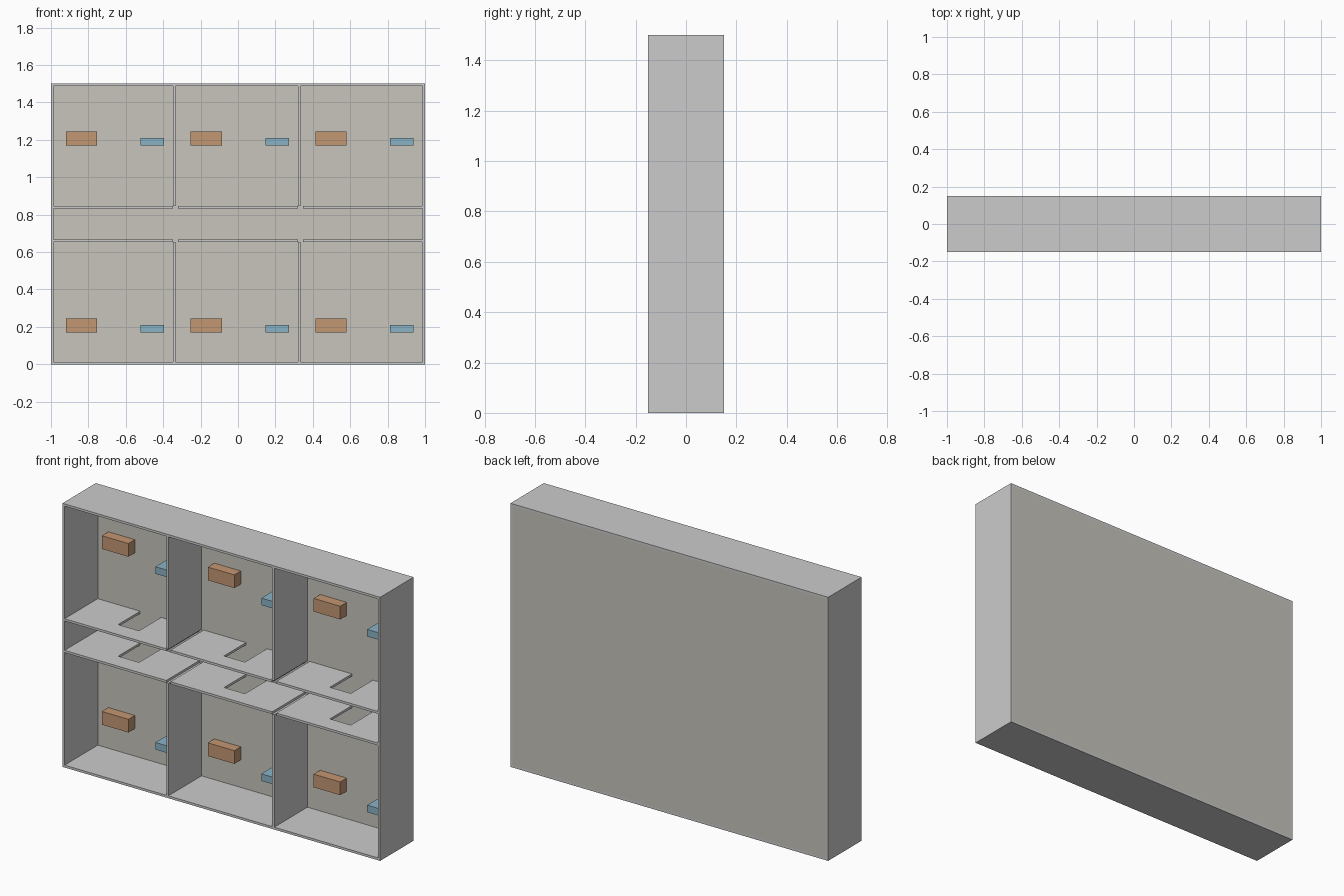
import bpy, bmesh

if "Cube" in bpy.data.objects:
    bpy.data.objects.remove(bpy.data.objects["Cube"])

T = 0.0133           # wall thickness
FRONT, BACK = -0.15, 0.15
FLOOR = 0.1485       # inner face of the backing panel
ROOM = 2 / 3


def material(name, rgb):
    m = bpy.data.materials.new(name)
    m.diffuse_color = (*rgb, 1)
    m.use_nodes = True
    m.node_tree.nodes["Principled BSDF"].inputs["Base Color"].default_value = m.diffuse_color
    return m


def link(name, bm, mat=None):
    me = bpy.data.meshes.new(name)
    bmesh.ops.recalc_face_normals(bm, faces=bm.faces)
    bm.to_mesh(me)
    bm.free()
    ob = bpy.data.objects.new(name, me)
    bpy.context.collection.objects.link(ob)
    if mat:
        me.materials.append(mat)


def box(name, x, y, z, mat=None):
    bm = bmesh.new()
    bmesh.ops.create_cube(bm, size=1)
    for v in bm.verts:
        v.co = [(a + b) / 2 + c * (b - a) for c, (a, b) in zip(v.co, (x, y, z))]
    link(name, bm, mat)


def door_wall(name, x0, x1, d0, d1, z0, z1):
    # wall profile in the xy plane with a doorway notch at the back
    head = -0.05
    pts = [(x0, FRONT), (x1, FRONT), (x1, FLOOR), (d1, FLOOR),
           (d1, head), (d0, head), (d0, FLOOR), (x0, FLOOR)]
    bm = bmesh.new()
    face = bm.faces.new([bm.verts.new((px, py, z0)) for px, py in pts])
    new = bmesh.ops.extrude_face_region(bm, geom=[face])["geom"]
    bmesh.ops.translate(bm, vec=(0, 0, z1 - z0),
                        verts=[v for v in new if isinstance(v, bmesh.types.BMVert)])
    link(name, bm)


panel = material("panel_beige", (0.57, 0.56, 0.50))
brown = material("bed_brown", (0.55, 0.31, 0.17))
blue = material("desk_blue", (0.25, 0.45, 0.56))

# outer shell
box("left_wall", (-1, -1 + T), (FRONT, BACK), (0, 1.5))
box("right_wall", (1 - T, 1), (FRONT, BACK), (0, 1.5))
box("bottom_wall", (-1 + T, 1 - T), (FRONT, BACK), (0, T))
box("top_wall", (-1 + T, 1 - T), (FRONT, BACK), (1.5 - T, 1.5))
box("floor_panel", (-1 + T, 1 - T), (FLOOR, BACK), (T, 1.5 - T), panel)

# six rooms in two rows on either side of the corridor
rows = (("lower", 0, (T, 0.6533), 0.6533), ("upper", 1, (0.8467, 1.5 - T), 0.8333))
for row, base, span, wall_z in rows:
    for i in range(3):
        x = -1 + i * ROOM
        tag = f"{row}_{i + 1}"
        door_wall(f"corridor_wall_{tag}", x + T, x + ROOM - T,
                  x + 0.28, x + 0.412, wall_z, wall_z + T)
        if i < 2:
            box(f"room_divider_{tag}", (x + ROOM - T, x + ROOM), (FRONT, FLOOR), span)
        box(f"bed_{tag}", (x + 0.08, x + 0.247), (0.09, FLOOR),
            (base + 0.17, base + 0.245), brown)
        box(f"desk_{tag}", (x + 0.48, x + 0.605), (0.0, FLOOR),
            (base + 0.17, base + 0.21), blue)
